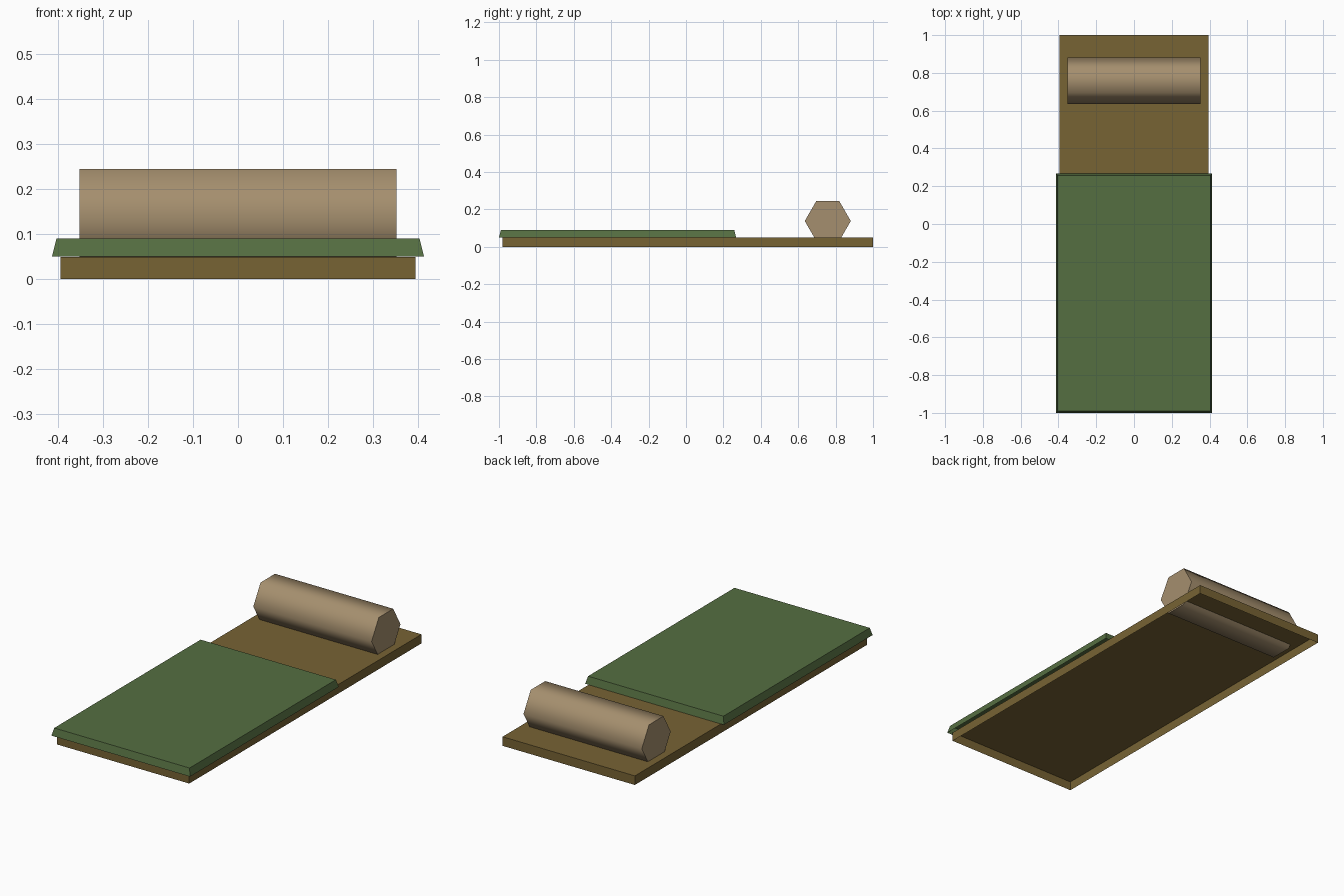
import bpy, bmesh, math

if "Cube" in bpy.data.objects:
    bpy.data.objects.remove(bpy.data.objects["Cube"])


def material(name, rgb):
    m = bpy.data.materials.new(name)
    lin = [((c / 255 + 0.055) / 1.055) ** 2.4 for c in rgb]
    m.diffuse_color = (*lin, 1)
    m.use_nodes = True
    m.node_tree.nodes["Principled BSDF"].inputs["Base Color"].default_value = m.diffuse_color
    return m


def open_tray(name, x, y0, y1, z0, z1, inset, mat):
    """Box without a bottom face, its top drawn in by inset."""
    bm = bmesh.new()
    low = [bm.verts.new((px, py, z0)) for px, py in
           ((-x, y0), (x, y0), (x, y1), (-x, y1))]
    a, b, c = x - inset, y0 + inset, y1 - inset
    top = [bm.verts.new((px, py, z1)) for px, py in
           ((-a, b), (a, b), (a, c), (-a, c))]
    bm.faces.new(top)
    for i in range(4):
        j = (i + 1) % 4
        bm.faces.new((low[i], low[j], top[j], top[i]))
    mesh = bpy.data.meshes.new(name)
    bm.to_mesh(mesh)
    bm.free()
    mesh.materials.append(mat)
    obj = bpy.data.objects.new(name, mesh)
    bpy.context.collection.objects.link(obj)
    return obj


brown = material("mat brown", (119, 99, 52))
green = material("blanket green", (85, 110, 65))
tan = material("pillow tan", (165, 143, 110))

# Sleeping mat and blanket: thin shells, open underneath
open_tray("sleeping_mat", 0.395, -0.98, 1.0, 0.0, 0.049, 0.0, brown)
open_tray("blanket", 0.414, -1.0, 0.268, 0.05, 0.09, 0.01, green)

# Rolled pillow: six-sided cylinder lying along x, flat side up
bm = bmesh.new()
ring = [(0.758 + 0.123 * math.cos(i * math.pi / 3),
         0.138 + 0.123 * math.sin(i * math.pi / 3)) for i in range(6)]
left = [bm.verts.new((-0.353, y, z)) for y, z in ring]
right = [bm.verts.new((0.353, y, z)) for y, z in ring]
bm.faces.new(left)
bm.faces.new(right)
for i in range(6):
    j = (i + 1) % 6
    bm.faces.new((left[i], left[j], right[j], right[i]))
bmesh.ops.recalc_face_normals(bm, faces=bm.faces)
mesh = bpy.data.meshes.new("pillow")
bm.to_mesh(mesh)
bm.free()
mesh.materials.append(tan)
pillow = bpy.data.objects.new("pillow", mesh)
bpy.context.collection.objects.link(pillow)
bpy.context.view_layer.objects.active = pillow
pillow.select_set(True)
bpy.ops.object.shade_smooth_by_angle(angle=math.radians(75))
